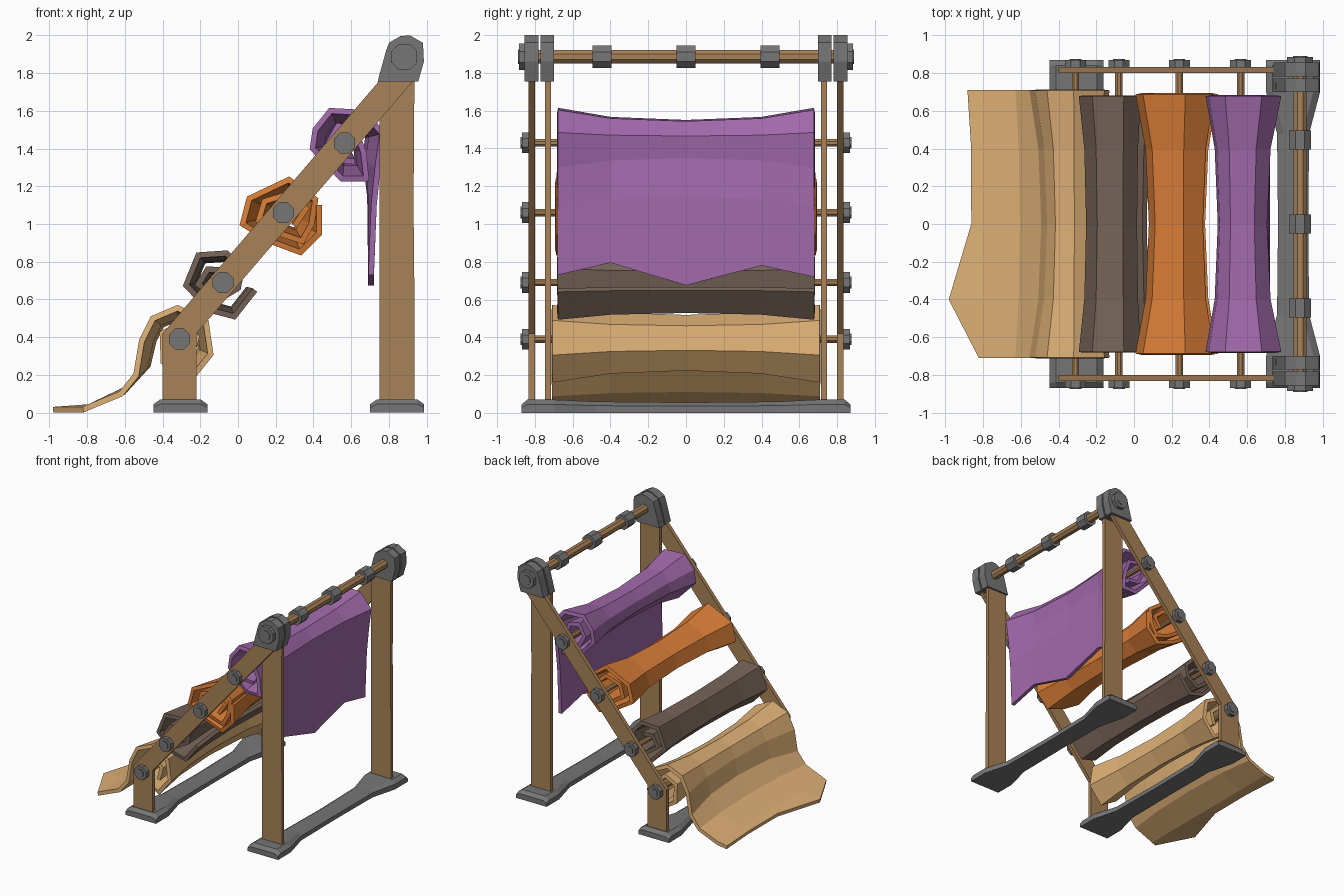
import bpy, bmesh, math

if "Cube" in bpy.data.objects:
    bpy.data.objects.remove(bpy.data.objects["Cube"])


def material(name, r, g, b):
    m = bpy.data.materials.new(name)
    m.diffuse_color = [((c / 255 + 0.055) / 1.055) ** 2.4 for c in (r, g, b)] + [1]
    m.use_nodes = True
    m.node_tree.nodes["Principled BSDF"].inputs["Base Color"].default_value = m.diffuse_color
    return m


WOOD = material("wood", 169, 130, 88)
METAL = material("grey metal", 118, 118, 118)
PURPLE = material("purple cloth", 162, 106, 172)
ORANGE = material("orange cloth", 219, 126, 55)
BROWN = material("brown cloth", 118, 100, 88)
BEIGE = material("beige cloth", 222, 176, 118)


def loft(name, rings, mat, closed=True):
    """Join equal-length point rings; closed rings become a capped solid."""
    bm = bmesh.new()
    vs = [[bm.verts.new(p) for p in ring] for ring in rings]
    n = len(rings[0])
    for a, b in zip(vs, vs[1:]):
        for i in range(n if closed else n - 1):
            j = (i + 1) % n
            bm.faces.new((a[i], a[j], b[j], b[i]))
    if closed:
        bm.faces.new(vs[0])
        bm.faces.new(vs[-1])
    bmesh.ops.recalc_face_normals(bm, faces=bm.faces)
    me = bpy.data.meshes.new(name)
    bm.to_mesh(me)
    bm.free()
    me.materials.append(mat)
    ob = bpy.data.objects.new(name, me)
    bpy.context.collection.objects.link(ob)
    return ob


def prism(name, outline, y0, y1, mat):
    return loft(name, [[(x, y, z) for x, z in outline] for y in (y0, y1)], mat)


def rod(name, x, z, r, y0, y1, mat, n=8):
    pts = [(x + r * math.cos(math.tau * (i + .5) / n),
            z + r * math.sin(math.tau * (i + .5) / n)) for i in range(n)]
    return prism(name, pts, y0, y1, mat)


RODS = [(-0.31, 0.39), (-0.08, 0.69), (0.24, 1.06), (0.565, 1.43)]
AXLE = (0.88, 1.885)

# Side frames: bent sloping beam, upright post, top brackets, nuts
beam = [(-0.40, 0.06), (-0.22, 0.06), (-0.22, 0.42), (0.93, 1.76), (0.75, 1.76), (-0.40, 0.42)]
post = [(0.75, 0.06), (0.935, 0.06), (0.935, 0.6), (0.93, 1.1), (0.935, 1.8), (0.75, 1.8)]
bracket = [(0.74, 1.755), (0.955, 1.755), (0.985, 1.86), (0.98, 1.96),
           (0.91, 2.0), (0.86, 1.995), (0.80, 1.96), (0.785, 1.92)]
for s, side in ((-1, "front"), (1, "back")):
    prism(side + "_sloping_beam", beam, s * 0.80, s * 0.833, WOOD)
    prism(side + "_upright_post", post, s * 0.715, s * 0.747, WOOD)
    prism(side + "_inner_bracket", bracket, s * 0.70, s * 0.77, METAL)
    prism(side + "_outer_bracket", bracket, s * 0.782, s * 0.855, METAL)
    rod(side + "_axle_nut", *AXLE, 0.075, s * 0.85, s * 0.885, METAL)
    rod(side + "_axle_tip", *AXLE, 0.042, s * 0.88, s * 0.89, METAL)
    for x, z in RODS:
        rod(side + "_rod_nut", x, z, 0.06, s * 0.83, s * 0.868, METAL)
        rod(side + "_rod_tip", x, z, 0.034, s * 0.86, s * 0.875, METAL)

# Cross rods, top axle and its collars
for x, z in RODS:
    rod("cross_rod", x, z, 0.021, -0.84, 0.84, WOOD)
rod("top_axle", *AXLE, 0.038, -0.84, 0.84, WOOD)
for y in (-0.445, 0, 0.445):
    rod("axle_collar", *AXLE, 0.064, y - 0.05, y + 0.05, METAL)

# Base bars: wide bevelled feet joined by a narrower bar
for cx, name in ((-0.305, "front_base_bar"), (0.843, "rear_base_bar")):
    rings = []
    for y, w, h in ((-0.87, .143, .045), (-0.84, .143, .07), (-0.70, .143, .07), (-0.48, .085, .06),
                    (0, .08, .055), (0.48, .085, .06), (0.70, .143, .07), (0.84, .143, .07), (0.87, .143, .045)):
        t = w - 0.035
        rings.append([(cx - w, y, 0), (cx + w, y, 0), (cx + w, y, h * .64),
                      (cx + t, y, h), (cx - t, y, h), (cx - w, y, h * .64)])
    loft(name, rings, METAL)


# Cloth rolls: spiral strip lofted along its rod, the roll (not its flap) pinched mid-way
def cloth(name, centre, path, half, pinch, mat, edge=((0, 0),) * 5):
    def weight(d):
        return min(1, max(0, 1 - (abs(d) - 0.2) / 0.2))
    cx, cz = centre
    rings = []
    for y, k, (ex, ez) in zip((-half, -0.4, 0, 0.4, half), (0, .75, 1, .75, 0), edge):
        ring = []
        for x, z in path:
            s = 1 - (1 - pinch) * k * weight(x - cx) * weight(z - cz)
            ring.append((cx + (x - cx) * s, y, cz + (z - cz) * s))
        x, _, z = ring[-1]
        ring[-1] = (x + ex, y, z + ez)
        rings.append(ring)
    ob = loft(name, rings, mat, closed=False)
    mod = ob.modifiers.new("thickness", "SOLIDIFY")
    mod.thickness = 0.03
    mod.offset = 0
    mod.use_even_offset = True
    return ob


cloth("purple_cloth", RODS[3],
      [(0.62, 1.33), (0.53, 1.34), (0.48, 1.43), (0.53, 1.52), (0.62, 1.50), (0.665, 1.38),
       (0.68, 1.24), (0.55, 1.24), (0.395, 1.40), (0.41, 1.50), (0.49, 1.60), (0.67, 1.59),
       (0.765, 1.48), (0.74, 1.30), (0.72, 1.10), (0.705, 0.73)], 0.68, 0.62, PURPLE,
      ((0, 0), (0, .065), (0, -.055), (0, .05), (0, -.01)))
cloth("orange_cloth", RODS[2],
      [(0.30, 0.99), (0.36, 1.08), (0.27, 1.16), (0.14, 1.12), (0.11, 1.02), (0.22, 0.95),
       (0.34, 0.91), (0.39, 1.0), (0.41, 1.13), (0.27, 1.235), (0.06, 1.135), (0.025, 1.0),
       (0.17, 0.91), (0.33, 0.85), (0.43, 0.95), (0.43, 1.1)], 0.69, 0.64, ORANGE)
cloth("brown_cloth", RODS[1],
      [(-0.07, 0.755), (-0.16, 0.76), (-0.21, 0.68), (-0.10, 0.60), (0.0, 0.66), (0.02, 0.76),
       (-0.06, 0.845), (-0.21, 0.835), (-0.275, 0.675), (-0.15, 0.545), (-0.02, 0.51),
       (0.09, 0.65)], 0.68, 0.80, BROWN)
cloth("beige_cloth", RODS[0],
      [(-0.25, 0.29), (-0.22, 0.40), (-0.30, 0.47), (-0.40, 0.42), (-0.395, 0.27), (-0.25, 0.18),
       (-0.145, 0.31), (-0.17, 0.48), (-0.32, 0.555), (-0.45, 0.50), (-0.51, 0.38), (-0.54, 0.20),
       (-0.62, 0.10), (-0.79, 0.03), (-0.88, 0.016)], 0.71, 0.68, BEIGE,
      ((.06, 0), (-.10, 0), (.02, 0), (.02, 0), (0, 0)))
